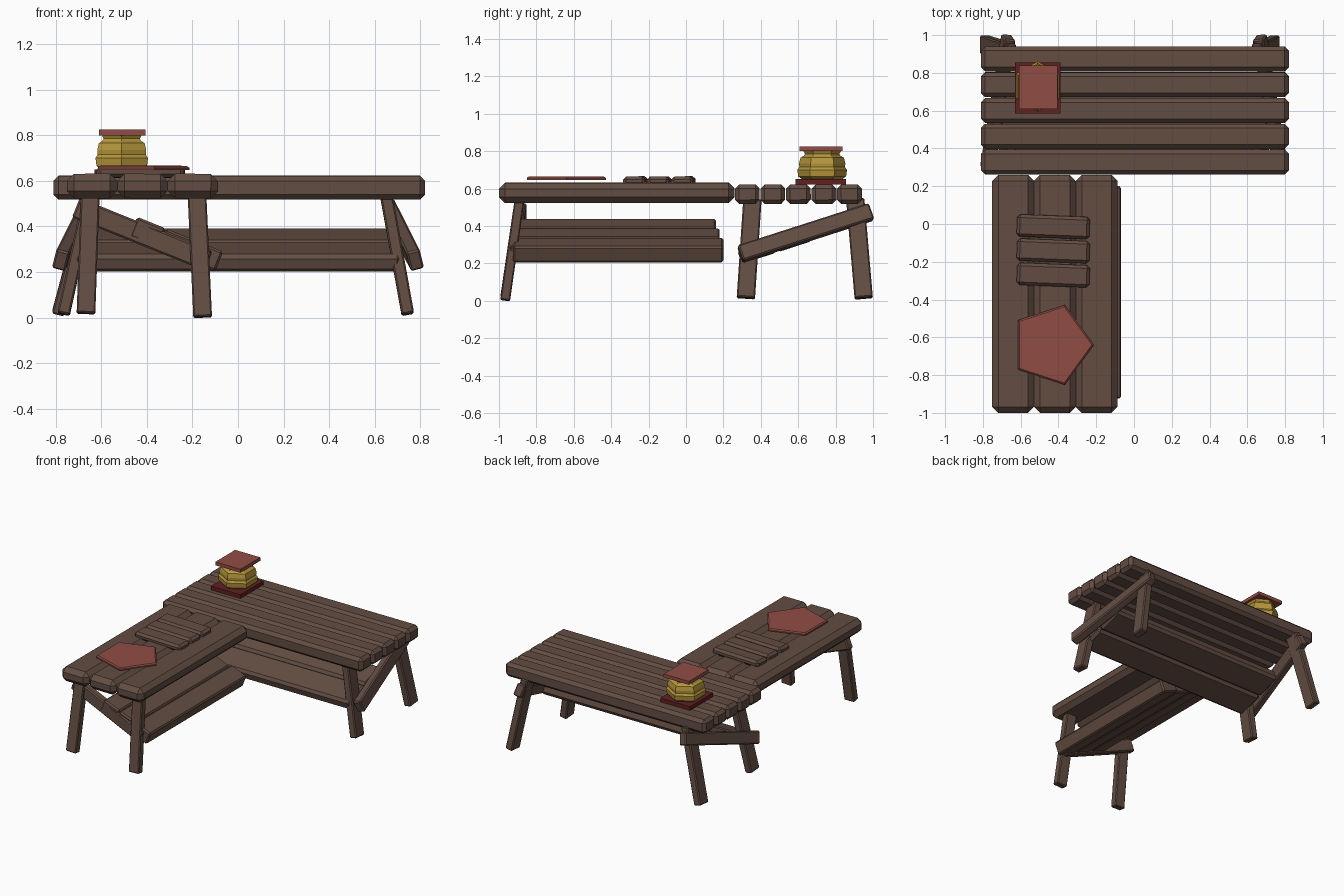
import bpy, bmesh, math, random
from mathutils import Vector, Matrix

random.seed(4)
cube = bpy.data.objects.get("Cube")
if cube:
    bpy.data.objects.remove(cube, do_unlink=True)


def material(name, rgb):
    m = bpy.data.materials.new(name)
    m.use_nodes = True
    m.diffuse_color = (*rgb, 1)
    bsdf = next(n for n in m.node_tree.nodes if n.type == 'BSDF_PRINCIPLED')
    bsdf.inputs["Base Color"].default_value = (*rgb, 1)
    return m


WOOD = material("brown wood", (0.125, 0.075, 0.056))
RED = material("faded red", (0.28, 0.075, 0.058))
DARK_RED = material("dark red", (0.115, 0.014, 0.014))
GOLD = material("gold", (0.47, 0.31, 0.045))


def finish(name, bm, mat):
    bmesh.ops.recalc_face_normals(bm, faces=bm.faces)
    mesh = bpy.data.meshes.new(name)
    bm.to_mesh(mesh)
    bm.free()
    mesh.materials.append(mat)
    ob = bpy.data.objects.new(name, mesh)
    bpy.context.collection.objects.link(ob)
    return ob


def beam(name, a, b, width, thick, up=(0, 0, 1), bevel=0.02, roll=0.0, mat=WOOD):
    """Chamfered timber from a to b; thickness lies along up."""
    a, b, up = Vector(a), Vector(b), Vector(up)
    x = (b - a).normalized()
    y = up.cross(x).normalized()
    z = x.cross(y)
    frame = Matrix((x, y, z)).transposed().to_4x4()
    bm = bmesh.new()
    bmesh.ops.create_cube(bm, size=1)
    bmesh.ops.scale(bm, vec=((b - a).length, width, thick), verts=bm.verts)
    if bevel:
        bmesh.ops.bevel(bm, geom=bm.edges[:], offset=bevel, segments=1, affect='EDGES')
    place = Matrix.Translation((a + b) / 2) @ frame @ Matrix.Rotation(roll, 4, 'X')
    bmesh.ops.transform(bm, matrix=place, verts=bm.verts)
    return finish(name, bm, mat)


def lathe(name, profile, sides, centre, turn, mat):
    """Faceted turned body from (radius, height) pairs."""
    bm = bmesh.new()
    rings = []
    for r, z in profile:
        angles = [turn + math.tau * i / sides for i in range(sides)]
        rings.append([bm.verts.new((centre[0] + r * math.cos(t),
                                    centre[1] + r * math.sin(t), z)) for t in angles])
    for low, high in zip(rings, rings[1:]):
        for i in range(sides):
            j = (i + 1) % sides
            bm.faces.new((low[i], low[j], high[j], high[i]))
    bm.faces.new(rings[0])
    bm.faces.new(rings[-1])
    return finish(name, bm, mat)


# Long table: five planks running sideways
for i in range(5):
    y = 0.328 + 0.1365 * i
    beam(f"long_table_plank_{i + 1}", (-0.81, y, 0.57), (0.82, y, 0.57),
         0.132, 0.104, bevel=0.022, roll=random.uniform(0, 0.04))

# Short table: three wide planks running front to back
for i in range(3):
    x = -0.64 + 0.221 * i
    beam(f"short_table_plank_{i + 1}", (x, -1, 0.577), (x, 0.26, 0.577),
         0.221, 0.108, bevel=0.032, roll=random.uniform(-0.01, 0.01))

# Long table legs
for name, top, foot in (("front_left", (0.65, 0.355), (0.745, 0.32)),
                        ("back_left", (0.65, 0.905), (0.745, 0.95)),
                        ("front_right", (-0.65, 0.355), (-0.765, 0.32)),
                        ("back_right", (-0.65, 0.905), (-0.79, 0.95))):
    beam(f"long_table_{name}_leg", (*top, 0.54), (*foot, 0.015),
         0.098, 0.055, (top[0], 0, 0), 0.007)

# Sloping end braces of the long table
for side, s in (("left", 1), ("right", -1)):
    beam(f"long_table_{side}_brace", (s * 0.778, 0.29, 0.25),
         (s * 0.665, 0.99, 0.475), 0.09, 0.06, (s, 0, 0.25), 0.008)

# Short table legs at its front end, with one brace
for side, top, foot, low in (("left", -0.18, -0.155, 0.002), ("right", -0.648, -0.667, 0.018)):
    beam(f"short_table_{side}_leg", (top, -0.89, 0.54), (foot, -0.967, low),
         0.082, 0.052, (0, -1, 0), 0.006)
beam("short_table_brace", (-0.71, -0.88, 0.482), (-0.13, -0.915, 0.248),
     0.092, 0.055, (0, -1, 0), 0.008)

# Sloping lower shelf of the long table: two boards
slope = math.radians(18)
for i in range(2):
    d = 0.1 + 0.2 * i
    y, z = 0.285 + d * math.cos(slope), 0.235 + d * math.sin(slope)
    beam(f"long_table_shelf_{i + 1}", (-0.715, y, z), (0.715, y, z),
         0.2, 0.08, (0, -math.sin(slope), math.cos(slope)), 0.018)

# Sloping lower shelf of the short table: three boards
slope = math.radians(22)
for i in range(3):
    d = 0.067 + 0.136 * i
    x, z = -0.083 - d * math.cos(slope), 0.246 + d * math.sin(slope)
    beam(f"short_table_shelf_{i + 1}", (x, -0.925, z), (x, 0.2 - 0.02 * i, z),
         0.135, 0.094, (math.sin(slope), 0, math.cos(slope)), 0.01)

# Three loose slats lying on the short table
for i in range(3):
    y = -0.007 - 0.128 * i
    beam(f"slat_{i + 1}", (-0.62, y, 0.64), (-0.235, y - 0.015, 0.64),
         0.118, 0.05, bevel=0.016, roll=random.uniform(0, 0.06))

# Five-sided plate
lathe("five_sided_plate", ((0.222, 0.647), (0.222, 0.657), (0.212, 0.664)),
      5, (-0.435, -0.64), 0, RED)

# Six-sided jar with square base and lid
beam("jar_base", (-0.63, 0.72, 0.636), (-0.39, 0.72, 0.636), 0.27, 0.028,
     bevel=0, mat=DARK_RED)
lathe("jar", ((0.1, 0.645), (0.128, 0.665), (0.133, 0.7), (0.122, 0.715),
              (0.124, 0.735), (0.116, 0.765), (0.098, 0.775), (0.092, 0.785), (0.1, 0.8)),
      6, (-0.51, 0.728), math.pi / 2, GOLD)
beam("jar_lid", (-0.61, 0.723, 0.812), (-0.405, 0.723, 0.812), 0.23, 0.025,
     bevel=0, mat=RED)
